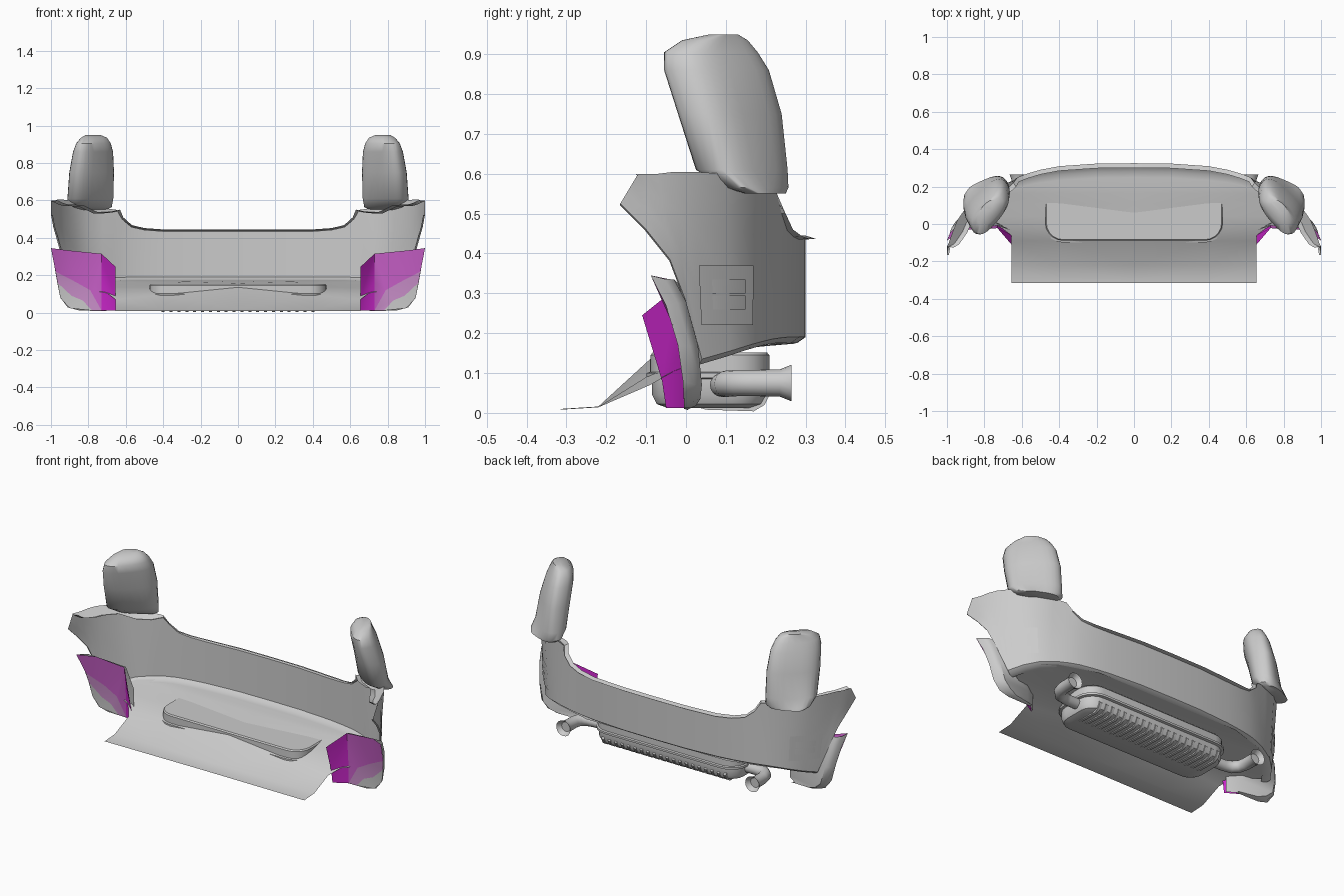
import bpy, bmesh, math
from mathutils import Vector, Matrix

cube = bpy.data.objects.get("Cube")
if cube:
    bpy.data.objects.remove(cube)


def material(name, r, g, b):
    m = bpy.data.materials.new(name)
    m.use_nodes = True
    m.diffuse_color = (r, g, b, 1)
    m.node_tree.nodes["Principled BSDF"].inputs["Base Color"].default_value = (r, g, b, 1)
    return m


GREY = material("grey", .6, .6, .6)
MAGENTA = material("magenta", .6, .02, .6)
PURPLE = material("soft purple", .6, .12, .6)
PALE = material("pale purple", .6, .28, .6)
UP = Vector((0, 0, 1))


def finish(name, bm, mats=(GREY,), mirror=True, angle=35, facing=None):
    bmesh.ops.recalc_face_normals(bm, faces=bm.faces)
    if facing:
        bm.normal_update()
        if sum(f.normal.dot(facing) * f.calc_area() for f in bm.faces) < 0:
            bmesh.ops.reverse_faces(bm, faces=bm.faces)
    mesh = bpy.data.meshes.new(name)
    bm.to_mesh(mesh)
    bm.free()
    for m in mats:
        mesh.materials.append(m)
    ob = bpy.data.objects.new(name, mesh)
    bpy.context.collection.objects.link(ob)
    if mirror:
        mod = ob.modifiers.new("mirror", 'MIRROR')
        mod.use_clip = True
    bpy.ops.object.select_all(action='DESELECT')
    ob.select_set(True)
    bpy.context.view_layer.objects.active = ob
    bpy.ops.object.shade_smooth_by_angle(angle=math.radians(angle))


def loft(bm, rows, closed=False, cap=False, slots=None):
    """Join rows of points with quads."""
    vs = [[bm.verts.new(p) for p in row] for row in rows]
    n = len(rows[0])
    for k in range(len(vs) - 1):
        for i in range(n if closed else n - 1):
            j = (i + 1) % n
            f = bm.faces.new((vs[k][i], vs[k][j], vs[k + 1][j], vs[k + 1][i]))
            f.material_index = slots[k] if slots else 0
    if cap:
        bm.faces.new(vs[0])
        bm.faces.new(vs[-1])


# Bumper and wings: bottom point, top point, depth of the top lip (+ is outward)
columns = [
    ((0, .30, .19), (0, .30, .435), .025), ((.2, .298, .19), (.2, .298, .435), .025),
    ((.4, .284, .19), (.4, .284, .435), .025), ((.5, .27, .19), (.5, .27, .442), .02),
    ((.58, .254, .19), (.57, .254, .458), .015), ((.64, .235, .188), (.62, .24, .50), .01),
    ((.69, .215, .185), (.65, .228, .55), -.01), ((.73, .195, .18), (.72, .205, .56), -.04),
    ((.785, .165, .172), (.81, .17, .565), -.05), ((.845, .11, .155), (.89, .10, .60), -.05),
    ((.893, .04, .135), (.945, .02, .605), -.05), ((.938, 0, .28), (.965, -.03, .605), -.05),
    ((.967, -.04, .385), (.98, -.07, .60), -.04), ((.988, -.10, .46), (.99, -.1, .6), -.03),
    ((1, -.165, .525), (1, -.12, .6), -.01)]
columns = [(Vector(b), Vector(t), lip) for b, t, lip in columns]
rows = []
for b, t, lip in columns:
    a = math.radians(80) * min(max((b.x - .5) / .45, 0), 1)
    out = Vector((math.sin(a), math.cos(a), 0))
    turn = .02 if b.x < .9 else .004
    lip_drop = .002 if lip > 0 else lip * .7
    rows.append([b - out * turn * 2.5 - UP * turn * .85, b - out * turn - UP * turn * .7,
                 b, b.lerp(t, .35), b.lerp(t, .7), t, t + out * lip + UP * lip_drop,
                 t + out * (lip - .025) + UP * (lip_drop + .008)])
bm = bmesh.new()
loft(bm, rows)
finish("bumper_skin", bm, angle=40)


# Side vent plate with two raised slots, laid on the wing
def on_wing(u, z, gap):
    i = min(int(u), len(columns) - 2)
    pts = [b.lerp(t, (z - b.z) / (t.z - b.z)) for b, t, lip in columns[i:i + 2]]
    return pts[0].lerp(pts[1], u - i) + Vector((.8, .58, 0)) * gap


bm = bmesh.new()
for u0, u1, z0, z1, gap in ((8, 10, .22, .37, .004), (8.35, 9.6, .3, .335, .007), (8.35, 9.6, .26, .295, .007)):
    loft(bm, [[on_wing(u, z, gap) for z in (z0, z1)] for u in (u0, 9, u1)])
finish("side_vent", bm, facing=Vector((1, 0, 0)))

# Rounded pods standing on the corners: height, x range, y range
levels = [(.55, .70, .89, .15, .25), (.565, .675, .91, .10, .257), (.61, .667, .912, .025, .255),
          (.75, .663, .902, -.02, .24), (.86, .668, .882, -.055, .208), (.905, .68, .865, -.055, .18),
          (.935, .70, .84, -.01, .155), (.95, .735, .815, .06, .13)]
unit = []
for i in range(28):
    a = 2 * math.pi * i / 28
    c, s = math.cos(a), math.sin(a)
    p = Vector((math.copysign(abs(c) ** .75, c), .5 * math.copysign(abs(s) ** .75, s), 0))
    unit.append(Matrix.Rotation(math.radians(-37), 3, 'Z') @ p)
ex, ey = max(p.x for p in unit), max(p.y for p in unit)
rows = [[((x0 + x1) / 2 + p.x / ex * (x1 - x0) / 2, (y0 + y1) / 2 + p.y / ey * (y1 - y0) / 2, z)
         for p in unit] for z, x0, x1, y0, y1 in levels]
bm = bmesh.new()
loft(bm, rows, closed=True, cap=True)
finish("corner_pod", bm, angle=45)

# Floor pan with a raised centre, widening to the wings: y, centre height, edge height, half width
pan = [(-.315, .01, .008, .655), (-.22, .016, .014, .655), (-.09, .135, .07, .655),
       (-.03, .145, .105, .70), (.04, .15, .13, .85), (.11, .157, .148, .82),
       (.165, .164, .165, .765), (.205, .168, .172, .69), (.275, .174, .176, .46)]
bm = bmesh.new()
loft(bm, [[(0, y, zc), (min(w * .6, .42), y, zc + (ze - zc) * .6), (w, y, ze)] for y, zc, ze, w in pan])
finish("floor_pan", bm, angle=60, facing=-UP)


# Silencer box
def rounded_rect(inset, z, r=.1):
    pts = []
    for k, (sx, sy) in enumerate(((1, 1), (-1, 1), (-1, -1), (1, -1))):
        for i in range(6):
            a = math.pi / 2 * (k + i / 5)
            pts.append((sx * (.48 - r) + (r - inset) * math.cos(a),
                        .06 + sy * (.155 - r) + (r - inset) * math.sin(a), z))
    return pts


layers = [(.05, .012), (.022, .022), (.01, .045), (.01, .085), (-.004, .088),
          (-.004, .1), (.006, .103), (.006, .145), (.012, .152)]
bm = bmesh.new()
loft(bm, [rounded_rect(i, z) for i, z in layers], closed=True, cap=True)
finish("silencer", bm, mirror=False)

# Cooling ribs under the rear of the silencer
bm = bmesh.new()
rib = [(.03, .014), (.05, .008), (.17, .004), (.197, .02), (.212, .05), (.2, .06), (.1, .03)]
for i in range(20):
    x = -.4 + .8 * i / 19
    loft(bm, [[(x + s * .008, y, z) for y, z in rib] for s in (-1, 1)], closed=True, cap=True)
finish("silencer_ribs", bm, mirror=False)

# Exhaust pipes with flared tips
path = [(.44, .09, .07), (.53, .09, .07), (.58, .1, .073), (.61, .13, .075),
        (.62, .17, .075), (.62, .235, .075), (.62, .265, .075), (.62, .24, .075)]
radii = [.03, .03, .033, .033, .033, .034, .046, .028]
bends = [0, 0, 30, 60, 90, 90, 90, 90]
rows = []
for p, r, bend in zip(path, radii, bends):
    turn = math.radians(bend)
    side = Vector((-math.sin(turn), math.cos(turn), 0))
    ring = [math.pi * k / 8 for k in range(16)]
    rows.append([Vector(p) + r * (side * math.cos(a) + UP * math.sin(a)) for a in ring])
bm = bmesh.new()
loft(bm, rows, closed=True, cap=True)
finish("exhaust_pipe", bm)


# Lower corner shell, closed behind by a grey back panel
def lean(x, z, behind=0):
    reach = min(max((x - .9) / .1, 0), 1)
    return Vector((x, -.005 - .7 * z * z * (.25 + .75 * reach) + behind, z))


front = [lean(*p) for p in ((1, .345), (.985, .27), (.968, .17), (.95, .08), (.91, .028), (.85, .012), (.7, .01))]
back = [Vector(p) for p in ((.965, -.03, .335), (.955, 0, .28), (.935, .03, .17), (.91, .04, .07),
                            (.87, .036, .035), (.82, .025, .018), (.7, .01, .011))]
bulge = [f.lerp(b, .6) + Vector((.008, 0, -.003)) for f, b in zip(front, back)]
heights = (.312, .25, .17, .09, .04, .02, .012)
inner = [lean(.73, z, .014) for z in heights]
end = [Vector((.657, -.035, z * .65 + .004)) for z in heights]
bm = bmesh.new()
loft(bm, [front, bulge, back, inner, end])
finish("lower_corner", bm, angle=50)

# Banded liner facing forward, with a turned inner facet
bands = [((.965, .16), (.95, .08), (.90, .024), (.78, .011)), ((.965, .16), (.89, .09), (.83, .065), (.78, .011)),
         ((.976, .22), (.87, .165), (.79, .12), (.73, .012)), ((1, .345), (.91, .333), (.73, .315), (.73, .16))]
bm = bmesh.new()
loft(bm, [[lean(*p) for p in band] for band in bands], slots=[0, 1, 2])
loft(bm, [[lean(.73, z) for z in (.315, .16, .012)],
          [(.655, -.11, .245), (.655, -.06, .08), (.655, -.05, .012)]], slots=[3])
bmesh.ops.remove_doubles(bm, verts=bm.verts, dist=.0005)
finish("corner_liner", bm, (GREY, PALE, PURPLE, MAGENTA), facing=Vector((0, -1, 0)))
